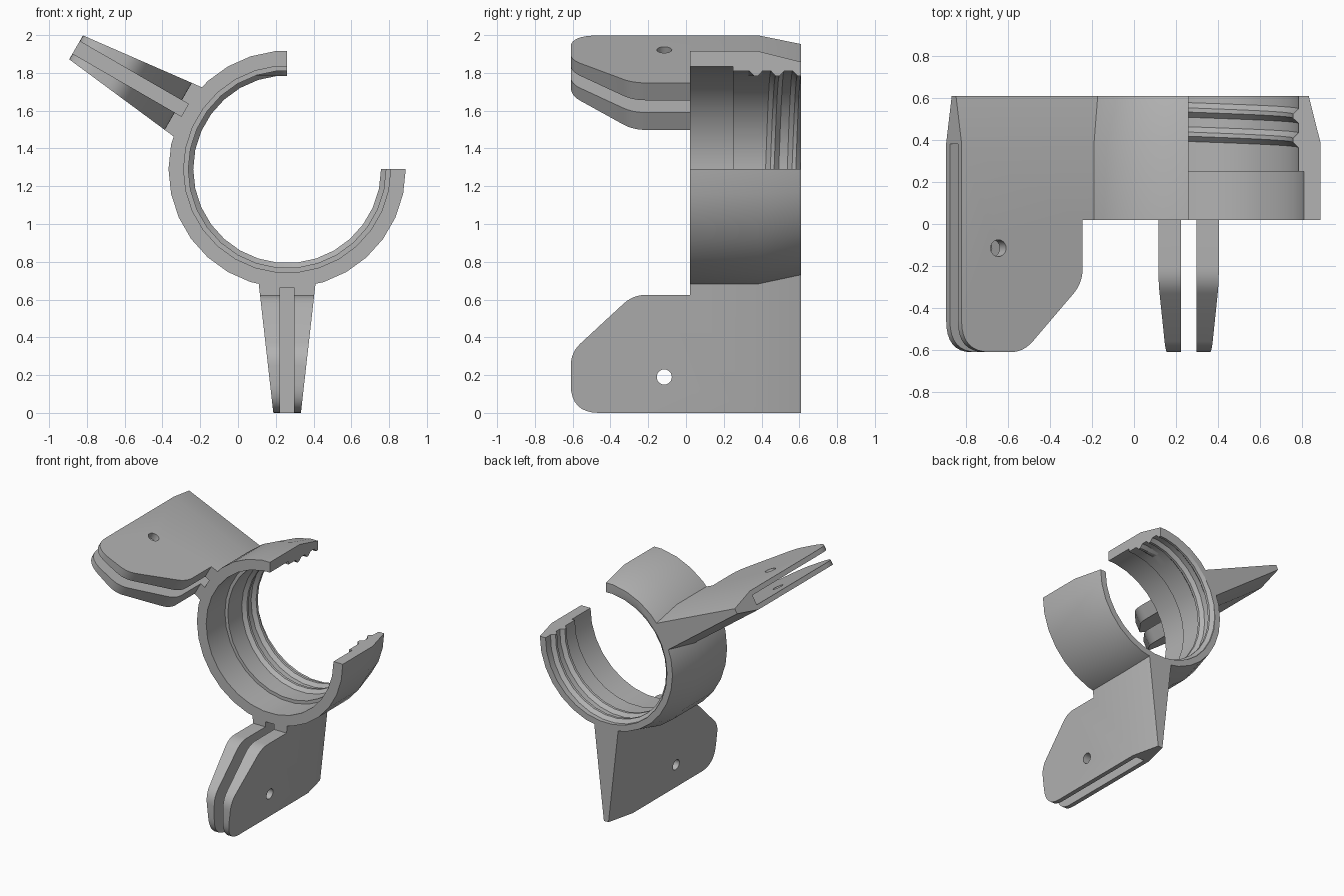
import bpy, bmesh, math
from mathutils import Vector

cube = bpy.data.objects.get("Cube")
if cube:
    bpy.data.objects.remove(cube)

CENTRE = Vector((0.26, 0, 1.29))
FRONT, BACK, TAPER = 0.02, 0.61, 0.385

grey = bpy.data.materials.new("plain grey")
grey.use_nodes = True
grey.diffuse_color = (0.45, 0.45, 0.45, 1)
grey.node_tree.nodes["Principled BSDF"].inputs["Base Color"].default_value = grey.diffuse_color


def make_object(name, bm, location=CENTRE):
    bmesh.ops.remove_doubles(bm, verts=bm.verts, dist=1e-5)
    bmesh.ops.recalc_face_normals(bm, faces=bm.faces)
    mesh = bpy.data.meshes.new(name)
    bm.to_mesh(mesh)
    bm.free()
    mesh.materials.append(grey)
    obj = bpy.data.objects.new(name, mesh)
    obj.location = location
    bpy.context.collection.objects.link(obj)
    return obj


def activate(obj):
    bpy.ops.object.select_all(action="DESELECT")
    obj.select_set(True)
    bpy.context.view_layer.objects.active = obj


def fillet(before, corner, after, size, steps=6):
    """Rounded corner as a short curve between two edges."""
    before, corner, after = Vector(before), Vector(corner), Vector(after)
    a = corner + (before - corner).normalized() * size
    b = corner + (after - corner).normalized() * size
    ts = [i / steps for i in range(steps + 1)]
    return [a * (1 - t) ** 2 + corner * 2 * t * (1 - t) + b * t * t for t in ts]


# Open ring: three quarters of a turn, with a helical thread inside
def ring_section(deg):
    pts = [(FRONT, 0.628), (TAPER, 0.628), (BACK, 0.571), (BACK, 0.523)]
    for turn in (1, 0, -1):
        y = 0.485 + 0.115 * (turn - (deg - 90) / 360)
        crest = 0.523 if turn < 0 and deg > 96 else 0.497
        for dy, r in ((0.035, 0.523), (0.01, crest), (-0.01, crest), (-0.035, 0.523)):
            pts.append((min(y + dy, BACK), r))
    return pts + [(0.25, 0.523), (0.25, 0.548), (FRONT, 0.548)]


bm = bmesh.new()
loops = []
for deg in [90] + list(range(96, 361, 12)):
    a = math.radians(deg)
    flat = math.cos(math.radians(6)) if deg == 90 else 1
    loops.append([bm.verts.new((r * flat * math.cos(a), y, r * flat * math.sin(a)))
                  for y, r in ring_section(deg)])
n = len(loops[0])
for lo, hi in zip(loops, loops[1:]):
    for i in range(n):
        j = (i + 1) % n
        bm.faces.new((lo[i], lo[j], hi[j], hi[i]))
bm.faces.new(loops[0])
bm.faces.new(loops[-1])
ring = make_object("threaded_ring", bm)


# Tapered fin below the ring, thinner towards its tip and its back edge
def half_width(y, z):
    return 0.073 + 0.113 * z - (0.053 if y > 0.5 else 0)


tip, shoulder, root = (-0.61, 0), (-0.61, 0.32), (-0.28, 0.625)
outline = [Vector(p) for p in ((BACK, 0), (BACK, 0.74), (TAPER, 0.74),
                               (FRONT, 0.74), (FRONT, 0.625))]
outline += fillet((FRONT, 0.625), root, shoulder, 0.07)
outline += fillet(root, shoulder, tip, 0.07)
outline += fillet(shoulder, tip, (TAPER, 0), 0.15, 8)
outline.append(Vector((TAPER, 0)))

bm = bmesh.new()
sides = []
for s in (-1, 1):
    vs = [bm.verts.new((s * half_width(y, z), y, z - CENTRE.z)) for y, z in outline]
    bm.faces.new(vs[2:])
    bm.faces.new((vs[0], vs[1], vs[2], vs[-1]))
    sides.append(vs)
n = len(outline)
for i in range(n):
    j = (i + 1) % n
    bm.faces.new((sides[0][i], sides[0][j], sides[1][j], sides[1][i]))
fin = make_object("lower_fin", bm)

# Cutters: the long slot and the cross hole
bm = bmesh.new()
bmesh.ops.create_cube(bm, size=1)
bmesh.ops.scale(bm, vec=(0.075, 1.38, 0.865), verts=bm.verts)
slot = make_object("slot_cutter", bm, Vector((CENTRE.x, -0.31, 0.2325)))
bm = bmesh.new()
bmesh.ops.create_cone(bm, cap_ends=True, segments=24, radius1=0.04, radius2=0.04, depth=1)
hole = make_object("hole_cutter", bm, Vector((CENTRE.x, -0.115, 0.19)))
hole.rotation_euler.y = math.pi / 2
activate(fin)
for cutter in (slot, hole):
    cutter.hide_render = True
    mod = fin.modifiers.new("cut", "BOOLEAN")
    mod.operation = "DIFFERENCE"
    mod.solver = "EXACT"
    mod.object = cutter
    bpy.ops.object.modifier_apply(modifier=mod.name)
for cutter in (slot, hole):
    bpy.data.objects.remove(cutter)

# Second fin, a third of a turn around the ring
upper = fin.copy()
upper.data = fin.data.copy()
upper.name = "upper_fin"
upper.rotation_euler.y = math.radians(120)
bpy.context.collection.objects.link(upper)

for obj in (ring, fin, upper):
    activate(obj)
    bpy.ops.object.shade_smooth_by_angle(angle=math.radians(20))
